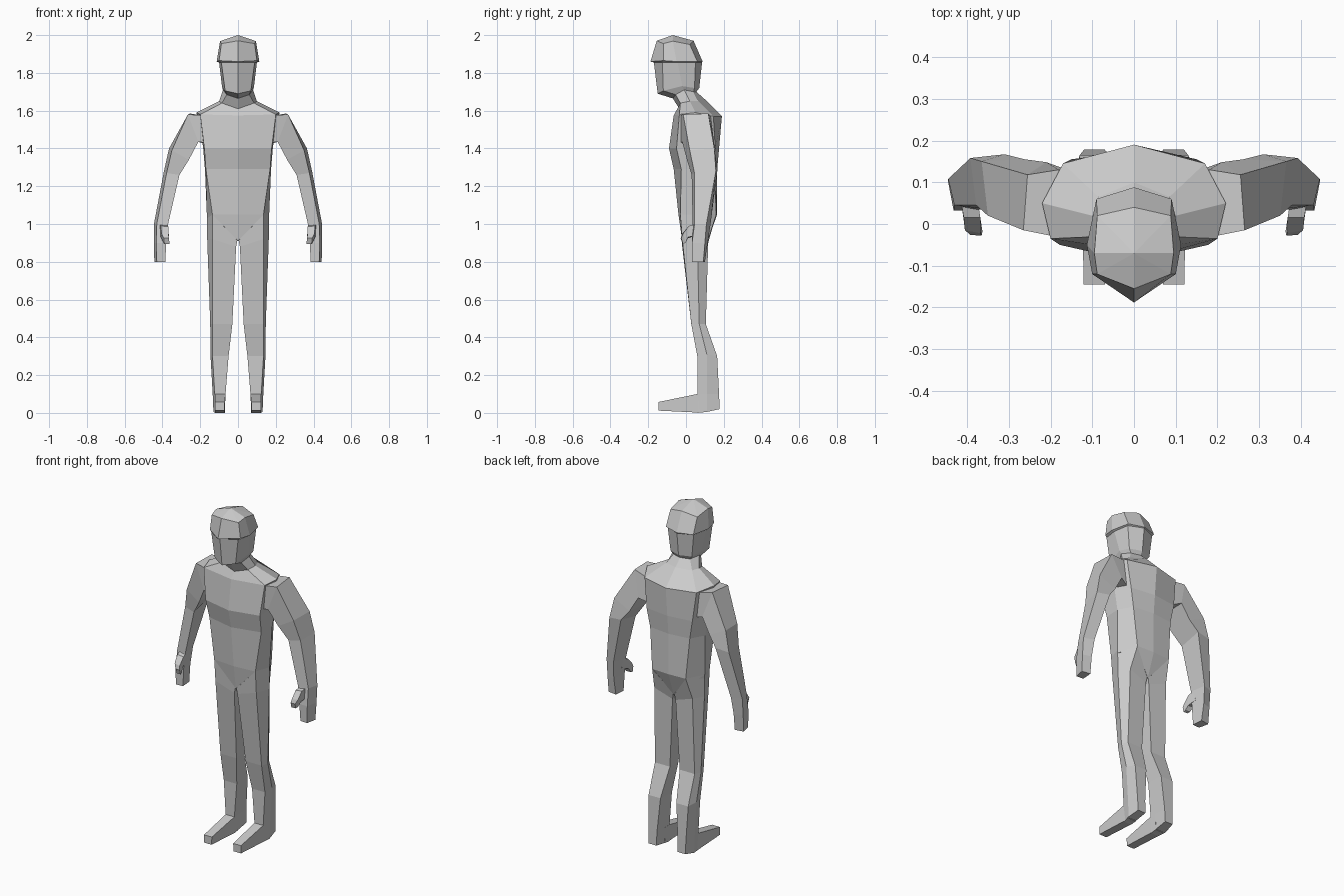
import bpy
import bmesh

skin = bpy.data.materials.new("plain grey")
skin.diffuse_color = (0.6, 0.6, 0.6, 1)


def loft(name, rings, cap_start=True, cap_end=True):
    """Join closed rings of points into a flat-faced solid."""
    bm = bmesh.new()
    rows = [[bm.verts.new(p) for p in ring] for ring in rings]
    n = len(rows[0])
    for a, b in zip(rows, rows[1:]):
        for i in range(n):
            j = (i + 1) % n
            bm.faces.new((a[i], a[j], b[j], b[i]))
    if cap_start:
        bm.faces.new(rows[0])
    if cap_end:
        bm.faces.new(rows[-1])
    bmesh.ops.remove_doubles(bm, verts=bm.verts[:], dist=0.0005)
    bmesh.ops.recalc_face_normals(bm, faces=bm.faces[:])
    mesh = bpy.data.meshes.new(name)
    bm.to_mesh(mesh)
    bm.free()
    mesh.materials.append(skin)
    obj = bpy.data.objects.new(name, mesh)
    bpy.context.collection.objects.link(obj)
    return obj


def full(half):
    """Complete a half ring (front centre to back centre) by mirroring."""
    return half + [(-x, y, z) for x, y, z in reversed(half[1:-1])]


def pair(name, rings, **caps):
    """Build a limb on both sides."""
    for side, s in (("left", 1), ("right", -1)):
        loft(f"{side}_{name}", [[(s * x, y, z) for x, y, z in r] for r in rings], **caps)


# Torso: half rings from crotch to collar
collar = [(0, -.035, 1.61), (.085, -.03, 1.64), (.1, .02, 1.65), (.085, .065, 1.65), (0, .1, 1.66)]
torso = [
    [(0, -.02, .91), (.13, -.03, 1.045), (.165, .06, 1.03), (.11, .155, 1.045), (0, .115, .91)],
    [(0, -.04, 1.05), (.135, -.03, 1.05), (.165, .06, 1.05), (.11, .16, 1.05), (0, .165, 1.05)],
    [(0, -.065, 1.29), (.17, -.025, 1.29), (.175, .07, 1.29), (.13, .15, 1.29), (0, .165, 1.29)],
    [(0, -.09, 1.40), (.178, -.05, 1.40), (.185, .06, 1.41), (.15, .155, 1.40), (0, .175, 1.40)],
    [(0, -.065, 1.575), (.2, -.035, 1.58), (.22, .05, 1.59), (.17, .145, 1.57), (0, .19, 1.57)],
    collar,
]
loft("torso", [full(r) for r in torso])

# Neck
neck_top = [(0, -.07, 1.665), (.06, -.055, 1.685), (.08, -.01, 1.71), (.055, .04, 1.70), (0, .055, 1.70)]
loft("neck", [full(collar), full(neck_top)])

# Head: jaw, face, brow step, skull and crown
head = [
    neck_top,
    [(0, -.15, 1.69), (.068, -.12, 1.705), (.085, -.02, 1.73), (.07, .045, 1.72), (0, .07, 1.72)],
    [(0, -.17, 1.855), (.088, -.125, 1.855), (.1, -.045, 1.855), (.085, .05, 1.855), (0, .085, 1.855)],
    [(0, -.188, 1.86), (.1, -.12, 1.865), (.113, -.05, 1.86), (.09, .06, 1.86), (0, .088, 1.86)],
    [(0, -.155, 1.97), (.088, -.12, 1.955), (.095, -.07, 1.968), (.088, .02, 1.95), (0, .04, 1.97)],
    [(0, -.07, 2.0)] * 5,
]
loft("head", [full(r) for r in head], cap_end=False)

# Legs: inner front, outer front, outer ridge, outer back, inner back
pair("leg", [
    [(.002, -.02, .92), (.135, -.03, 1.05), (.165, .06, 1.05), (.11, .16, 1.05), (.002, .115, .92)],
    [(.01, -.02, .88), (.134, -.02, .92), (.163, .06, .92), (.125, .118, .92), (.01, .112, .88)],
    [(.03, .028, .47), (.135, .028, .47), (.147, .07, .47), (.13, .105, .47), (.032, .105, .47)],
    [(.05, .06, .30), (.135, .06, .30), (.146, .11, .31), (.13, .165, .30), (.052, .165, .30)],
    [(.066, .06, .10), (.123, .06, .10), (.134, .11, .10), (.122, .175, .10), (.068, .175, .10)],
    [(.07, .06, 0), (.12, .06, 0), (.13, .11, .005), (.12, .178, .02), (.07, .178, .02)],
])

# Feet
pair("foot", [
    [(.07, .10, .004), (.124, .10, .004), (.123, .10, .10), (.066, .10, .10)],
    [(.07, .06, .002), (.122, .06, .002), (.123, .06, .10), (.066, .06, .10)],
    [(.072, -.145, .012), (.121, -.145, .012), (.121, -.145, .058), (.07, -.145, .058)],
])

# Arms: inner front, outer front, outer back, inner back
pair("arm", [
    [(.165, -.03, 1.43), (.19, -.03, 1.575), (.18, .13, 1.57), (.16, .13, 1.42)],
    [(.21, -.02, 1.435), (.265, -.015, 1.58), (.255, .118, 1.585), (.21, .148, 1.44)],
    [(.26, .005, 1.34), (.35, .02, 1.39), (.365, .15, 1.40), (.262, .155, 1.35)],
    [(.31, .03, 1.26), (.378, .045, 1.27), (.392, .158, 1.28), (.31, .167, 1.29)],
    [(.37, .035, 1.0), (.43, .045, 1.0), (.445, .108, 1.0), (.386, .13, 1.0)],
    [(.38, .032, .90), (.432, .032, .90), (.445, .10, .90), (.393, .115, .90)],
    [(.385, .035, .80), (.43, .032, .80), (.443, .092, .80), (.39, .10, .80)],
])

# Thumbs
pair("thumb", [
    [(.38, .06, .94), (.415, .06, .94), (.415, .06, 1.0), (.375, .06, 1.0)],
    [(.37, .01, .925), (.408, .01, .93), (.408, .015, .99), (.368, .015, .985)],
    [(.365, -.005, .90), (.395, -.002, .90), (.405, -.015, .95), (.368, -.022, .945)],
    [(.363, -.018, .895), (.39, -.016, .895), (.392, -.026, .925), (.365, -.028, .925)],
])
